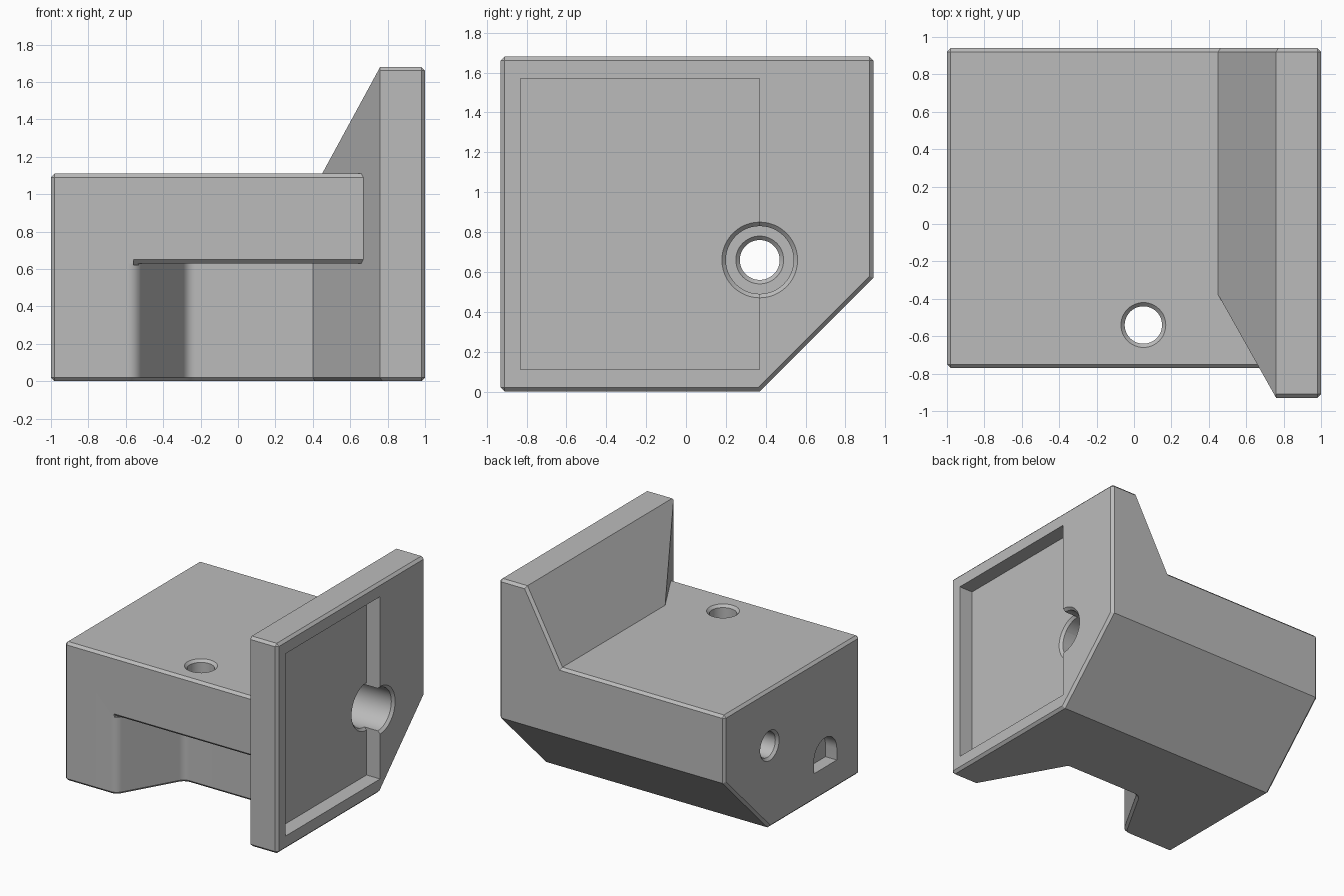
import bpy, bmesh, math
from mathutils import Vector

cube = bpy.data.objects.get("Cube")
if cube:
    bpy.data.objects.remove(cube, do_unlink=True)

grey = bpy.data.materials.new("plain grey")
grey.use_nodes = True
grey.diffuse_color = (0.5, 0.5, 0.5, 1)
grey.node_tree.nodes["Principled BSDF"].inputs["Base Color"].default_value = (0.5, 0.5, 0.5, 1)


def make(name, bm):
    bmesh.ops.recalc_face_normals(bm, faces=bm.faces)
    mesh = bpy.data.meshes.new(name)
    bm.to_mesh(mesh)
    bm.free()
    mesh.materials.append(grey)
    obj = bpy.data.objects.new(name, mesh)
    bpy.context.collection.objects.link(obj)
    return obj


def place(axis, a, b, h):
    return {"x": (h, a, b), "y": (a, h, b), "z": (a, b, h)}[axis]


def prism(name, points, axis, lo, hi):
    """Extrude an outline along an axis."""
    bm = bmesh.new()
    face = bm.faces.new([bm.verts.new(place(axis, a, b, lo)) for a, b in points])
    new = bmesh.ops.extrude_face_region(bm, geom=[face])["geom"]
    verts = [v for v in new if isinstance(v, bmesh.types.BMVert)]
    bmesh.ops.translate(bm, verts=verts, vec=place(axis, 0, 0, hi - lo))
    return make(name, bm)


def box(name, lo, hi):
    outline = [(lo[0], lo[1]), (hi[0], lo[1]), (hi[0], hi[1]), (lo[0], hi[1])]
    return prism(name, outline, "z", lo[2], hi[2])


def lathe(name, profile, axis, a, b, steps=48):
    """Revolve (radius, height) pairs about an axis through (a, b)."""
    bm = bmesh.new()
    turn = [2 * math.pi * i / steps for i in range(steps)]
    rings = [[bm.verts.new(place(axis, a + r * math.cos(t), b + r * math.sin(t), h))
              for t in turn] for r, h in profile]
    for low, high in zip(rings, rings[1:]):
        for i in range(steps):
            j = (i + 1) % steps
            bm.faces.new((low[i], low[j], high[j], high[i]))
    bm.faces.new(rings[0])
    bm.faces.new(rings[-1])
    return make(name, bm)


def slice_off(obj, point, normal):
    """Cut a convex solid with a plane and close it."""
    bm = bmesh.new()
    bm.from_mesh(obj.data)
    bmesh.ops.bisect_plane(bm, geom=bm.verts[:] + bm.edges[:] + bm.faces[:], dist=1e-5,
                           plane_co=point, plane_no=Vector(normal).normalized(), clear_outer=True)
    bmesh.ops.holes_fill(bm, edges=[e for e in bm.edges if e.is_boundary])
    bmesh.ops.recalc_face_normals(bm, faces=bm.faces)
    bm.to_mesh(obj.data)
    bm.free()


def combine(obj, tool, operation="DIFFERENCE"):
    mod = obj.modifiers.new("combine", "BOOLEAN")
    mod.object, mod.operation, mod.solver = tool, operation, "EXACT"
    bpy.context.view_layer.objects.active = obj
    bpy.ops.object.modifier_apply(modifier=mod.name)
    bpy.data.objects.remove(tool, do_unlink=True)


def rounded(before, corner, after, reach, steps=7):
    """Points of a small curve replacing a corner."""
    c = Vector(corner)
    p = c + (Vector(before) - c).normalized() * reach
    q = c + (Vector(after) - c).normalized() * reach
    ts = [i / steps for i in range(steps + 1)]
    return [tuple(p * (1 - t) ** 2 + c * 2 * t * (1 - t) + q * t * t) for t in ts]


# Main block with the hollow under its front
block = box("bracket", (-1, -.77, 0), (.9, .94, 1.11))
front, inner, end = (-.543, -.77), (-.27, -.29), (1, -.29)
outline = rounded((-1, -.77), front, inner, .047) + rounded(front, inner, end, .042)
outline += [end, (1, -1), (outline[0][0], -1)]
combine(block, prism("hollow", outline, "z", -.2, .63))
combine(block, prism("lip_chamfer", [(-.8, .62), (-.8, .68), (-.74, .62)], "x", -.56, 1))

# End plate with its sloping gusset
plate = box("plate", (-.3, -.93, 0), (1, .94, 1.68))
slice_off(plate, (.76, 0, 1.68), (-.57, 0, .31))
slice_off(plate, (.76, -.93, 0), (-.64, -.36, 0))
for part in (block, plate):
    slice_off_corner = ((0, .37, 0), (0, 1, -1))
    if part is plate:
        slice_off(part, *slice_off_corner)
combine(block, plate, "UNION")
# Sloping lower back corner of the block
combine(block, prism("back_corner", [(.17, -.2), (1.17, -.2), (1.17, .8)], "x", -1.2, 1.2))

# Narrow chamfer along the square outer edges
bm = bmesh.new()
bm.from_mesh(block.data)
bmesh.ops.remove_doubles(bm, verts=bm.verts, dist=1e-4)
bmesh.ops.dissolve_limit(bm, angle_limit=.01, verts=bm.verts, edges=bm.edges)


def square_edge(e):
    mid = (e.verts[0].co + e.verts[1].co) / 2
    lip = .58 < mid.z < .7 and mid.y < -.2 and abs(e.verts[0].co.z - e.verts[1].co.z) < .1
    return e.is_manifold and e.is_convex and e.calc_face_angle(0) > math.radians(80) and not lip


bmesh.ops.bevel(bm, geom=[e for e in bm.edges if square_edge(e)], offset=.02,
                segments=1, affect="EDGES", clamp_overlap=False)
bmesh.ops.recalc_face_normals(bm, faces=bm.faces)
bm.to_mesh(block.data)
bm.free()

# Shallow panel in the end plate
combine(block, box("panel", (.88, -.83, .11), (1.1, .37, 1.57)))

# Long counterbored hole, with the chamfer of its mouth inside the panel
bore = [(.14, -1.02), (.1, -.98), (.1, .48), (.12, .5), (.17, .5), (.17, .98), (.21, 1.02)]
combine(block, lathe("long_bore", bore, "x", .37, .66))
mouth = lathe("panel_mouth", [(.15, .84), (.2, .89)], "x", .37, .66)
slice_off(mouth, (0, .37, 0), (0, 1, 0))
combine(block, mouth)

# Upright hole into the hollow
combine(block, lathe("upright_bore", [(.1, .4), (.1, 1.09), (.14, 1.13)], "z", .05, -.54))

# Arched pocket in the left end
arch = [(-.335 + .145 * math.cos(math.pi * i / 20), .31 + .145 * math.sin(math.pi * i / 20))
        for i in range(21)]
combine(block, prism("arched_pocket", arch + [(-.48, .22), (-.19, .22)], "x", -1.1, -.9))

bpy.ops.object.select_all(action="DESELECT")
block.select_set(True)
bpy.context.view_layer.objects.active = block
bpy.ops.object.shade_smooth_by_angle(angle=math.radians(25))
